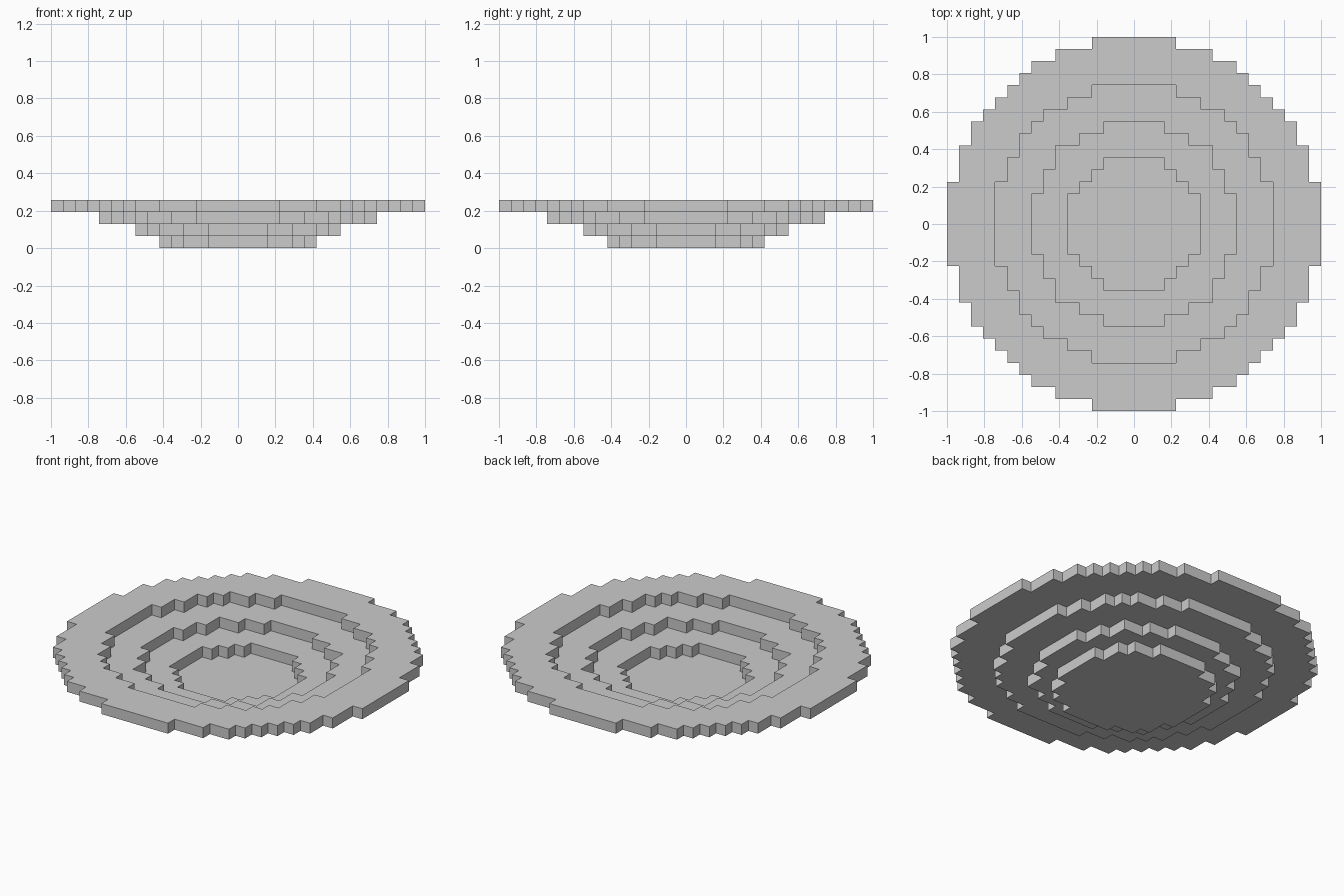
import bpy, bmesh
from mathutils import Vector

cube = bpy.data.objects.get("Cube")
if cube:
    bpy.data.objects.remove(cube)

U = 2 / 31  # size of one block

grey = bpy.data.materials.new("plain_grey")
grey.use_nodes = True
colour = (0.6, 0.6, 0.6, 1)
grey.diffuse_color = colour
grey.node_tree.nodes["Principled BSDF"].inputs["Base Color"].default_value = colour

# Stepped outlines: outermost blocks (column, row) of one quadrant, right to back
RIM = [(15, 3), (14, 6), (13, 8), (12, 9), (11, 10), (10, 11), (9, 12), (8, 13), (6, 14), (3, 15)]
UPPER = [(11, 3), (10, 5), (9, 7), (8, 8), (7, 9), (5, 10), (3, 11)]
LOWER = [(8, 2), (7, 4), (6, 6), (4, 7), (2, 8)]
WELL = [(5, 2), (4, 3), (3, 4), (2, 5)]
BASE = [(6, 2), (5, 4), (4, 5), (2, 6)]


def outline(steps):
    """Full stepped ring of points, made by turning one quadrant four times."""
    quadrant = []
    for i, (x, y) in enumerate(steps):
        quadrant.append((x + 0.5, y + 0.5))
        if i + 1 < len(steps):
            quadrant.append((steps[i + 1][0] + 0.5, y + 0.5))
    points = []
    for _ in range(4):
        points += quadrant
        quadrant = [(-y, x) for x, y in quadrant]
    return points


def layer(name, level, outer, inner=None):
    """One block-high slab with an optional stepped opening."""
    bm = bmesh.new()
    edges = []
    for steps in (outer, inner):
        if steps:
            verts = [bm.verts.new((x * U, y * U, level * U)) for x, y in outline(steps)]
            edges += [bm.edges.new((verts[i - 1], verts[i])) for i in range(len(verts))]
    bmesh.ops.triangle_fill(bm, edges=edges, use_beauty=True, normal=Vector((0, 0, 1)))
    top = bmesh.ops.extrude_face_region(bm, geom=bm.faces[:], use_keep_orig=True)
    bmesh.ops.translate(bm, vec=(0, 0, U),
                        verts=[g for g in top["geom"] if isinstance(g, bmesh.types.BMVert)])
    bmesh.ops.recalc_face_normals(bm, faces=bm.faces[:])
    mesh = bpy.data.meshes.new(name)
    bm.to_mesh(mesh)
    bm.free()
    mesh.materials.append(grey)
    bpy.context.collection.objects.link(bpy.data.objects.new(name, mesh))


# Dish, from the solid foot up to the wide rim
layer("bowl_base", 0, BASE)
layer("lower_wall", 1, LOWER, WELL)
layer("upper_wall", 2, UPPER, LOWER)
layer("wide_rim", 3, RIM, UPPER)
